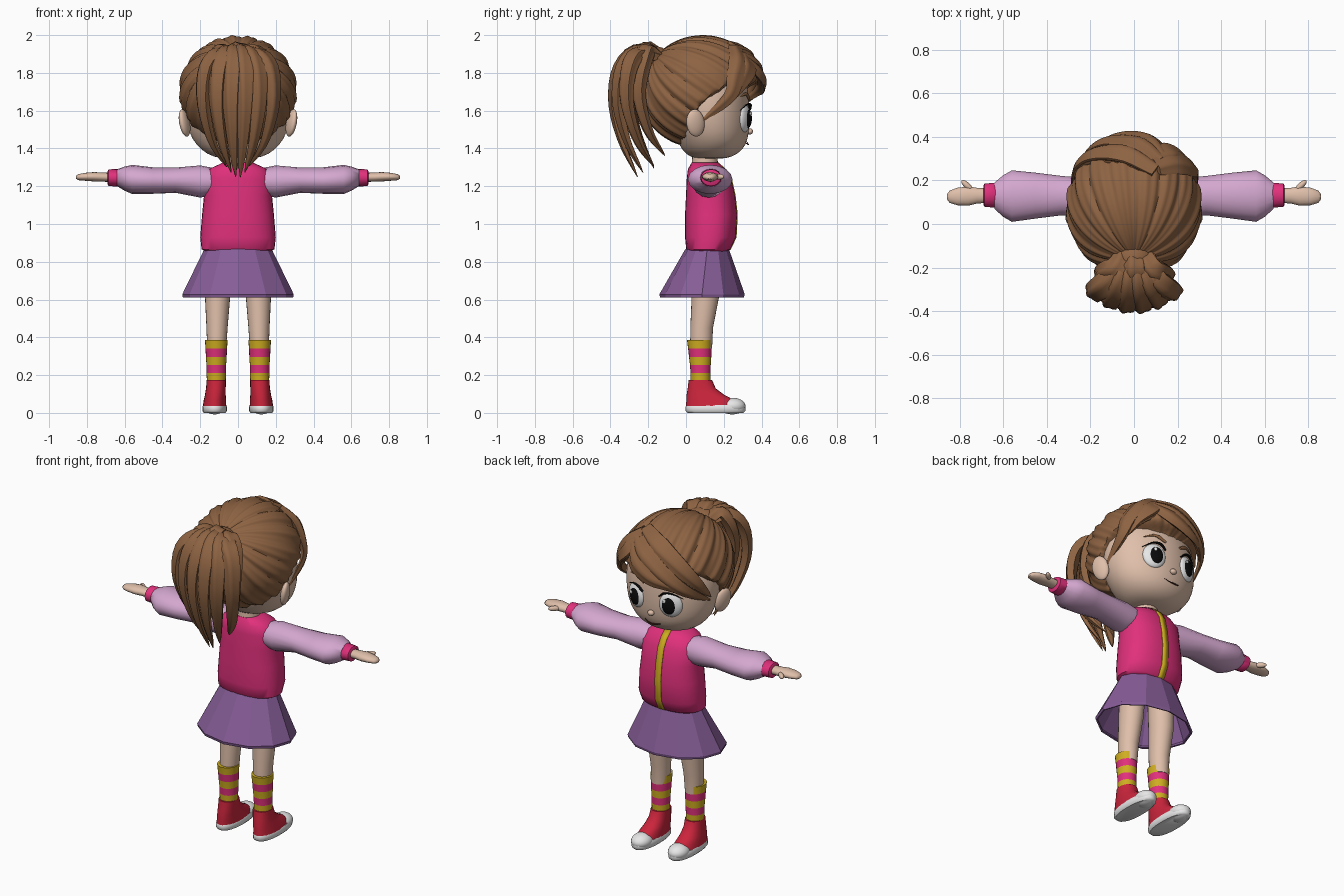
import bpy, bmesh, math, random
from mathutils import Vector, Matrix

random.seed(4)
cube = bpy.data.objects.get("Cube")
if cube:
    bpy.data.objects.remove(cube)


def material(name, r, g, b):
    m = bpy.data.materials.new(name)
    m.use_nodes = True
    m.diffuse_color = (r, g, b, 1)
    m.node_tree.nodes["Principled BSDF"].inputs["Base Color"].default_value = (r, g, b, 1)
    return m


HAIR = material("brown_hair", .27, .125, .055)
SKIN = material("skin", .74, .52, .40)
PINK = material("hot_pink", .75, .03, .2)
LILAC = material("lilac", .66, .39, .63)
PURPLE = material("purple", .24, .11, .31)
YELLOW = material("mustard_yellow", .62, .42, .015)
RED = material("shoe_red", .6, .018, .045)
WHITE = material("white", .85, .85, .85)
BLACK = material("black", .003, .003, .003)
MOUTH = material("dark_brown", .09, .025, .015)


def finish(name, bm, mats, smooth=True, sub=0):
    bmesh.ops.recalc_face_normals(bm, faces=bm.faces[:])
    me = bpy.data.meshes.new(name)
    bm.to_mesh(me)
    bm.free()
    for m in mats:
        me.materials.append(m)
    if smooth:
        me.shade_smooth()
        me.set_sharp_from_angle(angle=math.radians(50))
    ob = bpy.data.objects.new(name, me)
    bpy.context.collection.objects.link(ob)
    if sub:
        ob.modifiers.new("Smooth", "SUBSURF").levels = sub
        ob.modifiers["Smooth"].render_levels = sub
    return ob


def skin_rings(bm, rings, cap=True, colours=1):
    """Join rings of points into a tube; bands cycle through the colours."""
    vs = [[bm.verts.new(p) for p in r] for r in rings]
    n = len(vs[0])
    for k in range(len(vs) - 1):
        for i in range(n):
            j = (i + 1) % n
            f = bm.faces.new((vs[k][i], vs[k][j], vs[k + 1][j], vs[k + 1][i]))
            f.material_index = k % colours
    if cap:
        bm.faces.new(vs[0])
        bm.faces.new(vs[-1])


def loft(name, secs, mats, axis="z", side=1, n=24, power=2.0, cap=True, **kw):
    """Sections are (position, centre, radius, centre, radius) along z or x."""
    def se(v):
        return math.copysign(abs(v) ** (2 / power), v)
    rings = []
    for t, c1, r1, c2, r2 in secs:
        ring = []
        for i in range(n):
            a = math.tau * i / n
            u, v = c1 + r1 * se(math.cos(a)), c2 + r2 * se(math.sin(a))
            ring.append((side * u, v, t) if axis == "z" else (side * t, u, v))
        rings.append(ring)
    bm = bmesh.new()
    skin_rings(bm, rings, cap, len(mats))
    return finish(name, bm, mats, **kw)


def ball(name, loc, rad, mat, turn=(0, 0, 0)):
    bm = bmesh.new()
    bmesh.ops.create_uvsphere(bm, u_segments=24, v_segments=14, radius=1)
    ob = finish(name, bm, [mat])
    ob.location, ob.scale, ob.rotation_euler = loc, rad, turn
    return ob


def lock(name, pts, w, th, centre, mat=HAIR, steps=18, n=20, groove=.13):
    """Tapered, grooved strand swept along a smooth path, flat against the centre."""
    P = [Vector(p) for p in pts]
    P = [2 * P[0] - P[1]] + P + [2 * P[-1] - P[-2]]
    path = []
    for k in range(steps + 1):
        s = k / steps * (len(P) - 3)
        i = min(int(s), len(P) - 4)
        t = s - i
        a, b, c, d = P[i:i + 4]
        path.append(.5 * (2 * b + (c - a) * t + (2 * a - 5 * b + 4 * c - d) * t * t
                          + (3 * b - a - 3 * c + d) * t ** 3))
    rings = []
    for k, p in enumerate(path):
        t = k / steps
        T = (path[min(k + 1, steps)] - path[max(k - 1, 0)]).normalized()
        N = p - Vector(centre)
        N = (N - T * N.dot(T)).normalized()
        B = T.cross(N)
        r = max(.03, (1 - t) ** .6 * min(1, .55 + 1.6 * t))
        ring = []
        for i in range(n):
            a = math.tau * i / n
            g = r * (1 + groove * math.cos(5 * a))
            ring.append(p + B * (w * g * math.cos(a)) + N * (th * g * math.sin(a)))
        rings.append(ring)
    bm = bmesh.new()
    skin_rings(bm, rings)
    return finish(name, bm, [mat])


# Torso with front zip
torso = [(.852, 0, .165, .115, .1), (.866, 0, .193, .118, .117), (.93, 0, .2, .13, .135),
         (1.05, 0, .19, .133, .138), (1.15, 0, .18, .13, .13), (1.24, 0, .185, .122, .118),
         (1.29, 0, .155, .11, .1), (1.325, 0, .08, .1, .07)]
loft("jacket_body", torso, [PINK], n=32, power=2.3)
bm = bmesh.new()
rows = [[bm.verts.new((x, cy + ry + .003, z)) for x in (-.02, .02)] for z, _, _, cy, ry in torso]
for a, b in zip(rows, rows[1:]):
    bm.faces.new((a[0], a[1], b[1], b[0]))
zip_strip = finish("jacket_zip", bm, [YELLOW])
zip_strip.modifiers.new("Thickness", "SOLIDIFY").thickness = .006

# Skirt
skirt = loft("skirt", [(.868, 0, .178, .112, .115), (.628, 0, .295, .085, .226),
                       (.612, 0, .292, .085, .222)], [PURPLE], n=12, cap=False, smooth=False)
skirt.modifiers.new("Thickness", "SOLIDIFY").thickness = .01

# Limbs, mirrored
for s, tag in ((1, "left"), (-1, "right")):
    loft(tag + "_sleeve", [(.12, .12, .08, 1.225, .07), (.2, .12, .09, 1.225, .085),
                           (.33, .13, .09, 1.232, .067), (.45, .13, .105, 1.23, .07),
                           (.56, .128, .118, 1.236, .077), (.6, .128, .095, 1.24, .064),
                           (.64, .13, .06, 1.245, .045)], [LILAC], "x", s, n=16)
    loft(tag + "_cuff", [(.625, .132, .052, 1.245, .042), (.63, .132, .058, 1.245, .047),
                         (.685, .132, .053, 1.245, .044), (.69, .132, .045, 1.245, .036)],
         [PINK], "x", s, n=16)
    loft(tag + "_hand", [(.67, .13, .033, 1.247, .024), (.72, .13, .036, 1.248, .024),
                         (.76, .128, .044, 1.25, .025), (.81, .126, .04, 1.25, .021),
                         (.845, .125, .028, 1.248, .016), (.857, .125, .012, 1.247, .008)],
         [SKIN], "x", s, n=16)
    ball(tag + "_thumb", (s * .765, .176, 1.25), (.034, .014, .015), SKIN, (0, 0, s * .75))
    loft(tag + "_leg", [(.34, .113, .05, .08, .058), (.45, .111, .056, .083, .06),
                        (.62, .108, .067, .103, .073), (.84, .1, .07, .11, .08)],
         [SKIN], side=s)
    loft(tag + "_sock", [(.165, .115, .05, .077, .052), (.21, .115, .051, .077, .053),
                         (.253, .115, .052, .076, .055), (.297, .115, .055, .075, .059),
                         (.341, .115, .057, .073, .062), (.387, .115, .06, .071, .066)],
         [YELLOW, PINK], side=s)
    loft(tag + "_shoe_sole", [(0, .124, .057, .156, .148), (.01, .124, .065, .156, .158),
                              (.032, .124, .065, .156, .158), (.042, .124, .06, .156, .152)],
         [WHITE], side=s, power=2.3)
    loft(tag + "_shoe_upper", [(.035, .124, .062, .142, .142), (.07, .122, .059, .128, .126),
                               (.095, .12, .055, .103, .1), (.13, .117, .052, .083, .074),
                               (.175, .115, .051, .076, .062)], [RED], side=s, power=2.2)
    ball(tag + "_toe_cap", (s * .124, .245, .036), (.058, .07, .044), WHITE)

# Head
loft("neck", [(1.28, 0, .07, .1, .07), (1.42, 0, .062, .1, .065)], [SKIN])
loft("head", [(1.345, 0, .05, .13, .05), (1.352, 0, .13, .132, .11), (1.39, 0, .195, .14, .162),
              (1.45, 0, .247, .14, .19), (1.53, 0, .274, .127, .212), (1.62, 0, .284, .12, .218),
              (1.72, 0, .278, .11, .222), (1.82, 0, .23, .1, .19), (1.9, 0, .12, .09, .11)],
     [SKIN], n=32, sub=1)
ball("nose", (0, .338, 1.49), (.02, .017, .016), SKIN)
HEAD = (0, .1, 1.58)
lock("mouth", [(-.05, .319, 1.428), (-.015, .329, 1.422), (.02, .329, 1.424), (.055, .32, 1.438)],
     .005, .006, HEAD, MOUTH, groove=0)
for s, tag in ((1, "left"), (-1, "right")):
    ball(tag + "_ear", (s * .283, .05, 1.535), (.024, .05, .074), SKIN, (.2, s * .15, s * .35))
    turn = (0, 0, -s * .36)
    ball(tag + "_eye_white", (s * .115, .308, 1.56), (.067, .03, .074), WHITE, turn)
    ball(tag + "_pupil", (s * .113, .32, 1.558), (.045, .026, .056), BLACK, turn)
    ball(tag + "_eye_glint", (s * .113 + .018, .343, 1.585), (.01, .006, .012), WHITE, turn)
    lock(tag + "_lashes", [(s * .055, .338, 1.605), (s * .09, .338, 1.632), (s * .135, .322, 1.632),
                           (s * .188, .285, 1.6)], .007, .012, HEAD, BLACK, groove=0)
    lock(tag + "_eyebrow", [(s * .05, .335, 1.66), (s * .11, .318, 1.688), (s * .175, .285, 1.672)],
         .013, .01, HEAD, HAIR, groove=0)


# Scalp: grooves run back to the tie, and the surface sinks into the head below the hairline
def hairline(y):
    if y < .08:
        return 1.38 + .22 * min(1, max(0, (y + .02) / .1))
    return 1.6 + .12 * min(1, (y - .08) / .17)


bm = bmesh.new()
bmesh.ops.create_uvsphere(bm, u_segments=180, v_segments=64, radius=1)
to_tie = Vector((0, -.75, .66)).to_track_quat("Z", "Y")
for v in bm.verts:
    phi = math.atan2(v.co.y, v.co.x)
    ring = math.hypot(v.co.x, v.co.y)
    ridge = .05 * abs(math.sin(phi * 8 + .8 * v.co.z)) + .012 * math.sin(phi * 37 + 2 * v.co.z)
    d = to_tie @ v.co
    r = .975 + ring * ridge
    p = Vector((.305 * d.x, .08 + .325 * d.y, 1.7 + .295 * d.z))
    t = min(1, max(0, (p.z - hairline(p.y)) / .05))
    r *= .74 + .26 * t * t * (3 - 2 * t)
    v.co = Vector((.305 * d.x * r, .08 + .325 * d.y * r, 1.7 + .295 * d.z * r))
finish("scalp_hair", bm, [HAIR])


# Fringe swept to both sides of the parting
def front(x, z):
    return (x, .08 + .325 * math.sqrt(max(0, 1 - (x / .315) ** 2 - ((z - 1.7) / .3) ** 2)), z)


fringe = [[(.12, 1.9), (.02, 1.85), (-.12, 1.76), (-.22, 1.67), (-.275, 1.57)],
          [(.1, 1.94), (-.04, 1.9), (-.18, 1.81), (-.26, 1.71), (-.285, 1.6)],
          [(.13, 1.88), (.06, 1.81), (-.04, 1.75), (-.14, 1.71), (-.23, 1.64)],
          [(.1, 1.93), (.18, 1.86), (.25, 1.77), (.278, 1.67), (.27, 1.54)],
          [(.11, 1.89), (.17, 1.82), (.23, 1.75), (.265, 1.66)]]
for k, pts in enumerate(fringe):
    lock("fringe_lock_%d" % k, [front(*p) for p in pts], .075, .034, (0, .08, 1.65))

# Ponytail: outer fan of locks, then a shorter inner layer
ball("hair_tie", (0, -.16, 1.87), (.09, .08, .07), HAIR)
for layer, fan in ((0, (-1, -.6, -.2, .2, .6, 1)), (1, (-.8, 0, .8))):
    for k, u in enumerate(fan):
        q, drop = u * u, random.uniform(0, .03)
        pts = [(.05 * u, -.13, 1.88), (.1 * u, -.25, 1.92 - .02 * q),
               (.17 * u, -.355 + .05 * q, 1.82), (.185 * u, -.385 + .07 * q, 1.64),
               (.14 * u, -.345 + .09 * q, 1.44),
               (.06 * u, -.26 + .09 * q, 1.235 + .06 * abs(u) + drop * abs(u))]
        if layer:
            pts = [(x, y + .09 * min(1, i / 2), z + .012 * i) for i, (x, y, z) in enumerate(pts)]
        lock("ponytail_%s_%d" % (("outer", "inner")[layer], k), pts, .068, .045, (0, -.12, 1.62))
